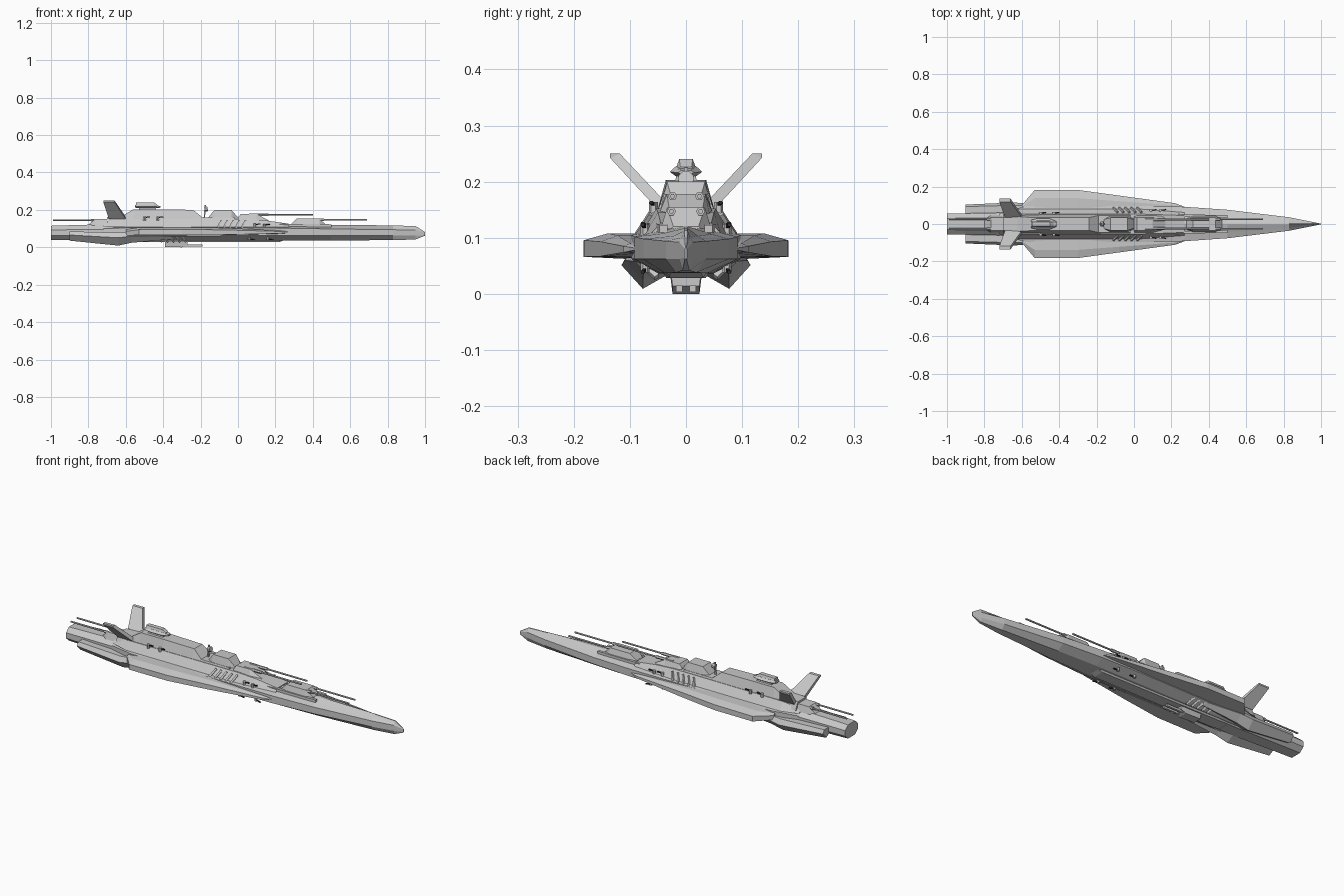
import bpy, bmesh, math
from mathutils import Vector


def material(name, v):
    m = bpy.data.materials.new(name)
    m.diffuse_color = (v, v, v, 1)
    return m


GREY = material("hull grey", 0.58)
DARK = material("gun black", 0.03)


def make(name, rings, mat=GREY):
    """Skin a list of equal-length closed rings and cap both ends."""
    bm = bmesh.new()
    vs = [[bm.verts.new(p) for p in r] for r in rings]
    n = len(vs[0])
    for a, b in zip(vs, vs[1:]):
        for i in range(n):
            j = (i + 1) % n
            bm.faces.new((a[i], a[j], b[j], b[i]))
    bm.faces.new(vs[0])
    bm.faces.new(vs[-1][::-1])
    bmesh.ops.recalc_face_normals(bm, faces=bm.faces[:])
    me = bpy.data.meshes.new(name)
    bm.to_mesh(me)
    bm.free()
    me.materials.append(mat)
    ob = bpy.data.objects.new(name, me)
    bpy.context.collection.objects.link(ob)
    return ob


def loft(name, stations, mat=GREY):
    """Symmetric body: stations of (x, half profile from top to bottom)."""
    rings = []
    for x, half in stations:
        ring = [(x, y, z) for y, z in half]
        ring += [(x, -y, z) for y, z in reversed(half)]
        rings.append(ring)
    return make(name, rings, mat)


def pair(name, rings, mat=GREY):
    """Build a part on both sides of the ship."""
    make(name + "_left", rings, mat)
    make(name + "_right", [[(x, -y, z) for x, y, z in r] for r in rings], mat)


def bar_rings(p, q, w, sides=4):
    p, q = Vector(p), Vector(q)
    d = (q - p).normalized()
    u = d.cross(Vector((0, 1, 0) if abs(d.y) < 0.9 else (1, 0, 0))).normalized()
    v = d.cross(u)
    t = [2 * math.pi * (i + 0.5) / sides for i in range(sides)]
    return [[tuple(c + (u * math.cos(a) + v * math.sin(a)) * w) for a in t] for c in (p, q)]


def trapezoid(wt, zt, wb, zb):
    return [(wt, zt), (wb, zb)]


# main hull: ridged bow, broad middle, narrow engine stern
def hull(x, w, top, shoulder, chine, bottom, ridge=0.003):
    return (x, [(ridge, top), (w * 0.6, top - (top - shoulder) * 0.6), (w, shoulder),
                (w, chine), (w * 0.5, bottom), (0.002, bottom)])


loft("main_hull", [
    hull(-0.72, 0.06, 0.12, 0.10, 0.06, 0.04, 0.03),
    hull(-0.58, 0.095, 0.122, 0.105, 0.06, 0.036, 0.03),
    hull(0.0, 0.097, 0.122, 0.105, 0.062, 0.036, 0.03),
    hull(0.27, 0.092, 0.122, 0.102, 0.062, 0.037),
    hull(0.50, 0.076, 0.12, 0.098, 0.062, 0.037),
    hull(0.83, 0.036, 0.117, 0.094, 0.062, 0.038),
    hull(0.95, 0.012, 0.113, 0.092, 0.062, 0.042),
    hull(1.0, 0.002, 0.082, 0.08, 0.065, 0.062, 0.001)])

# octagonal engine block
def engine(x, w, top, bot):
    c = (top - bot) * 0.3
    return (x, [(w * 0.55, top), (w, top - c), (w, bot + c), (w * 0.55, bot)])


loft("engine_block", [engine(-1.0, 0.055, 0.115, 0.04), engine(-0.9, 0.057, 0.118, 0.038),
                      engine(-0.64, 0.062, 0.125, 0.03), engine(-0.55, 0.06, 0.12, 0.03)])

# lower keel and belly turret
loft("lower_keel", [(-0.62, trapezoid(0.05, 0.06, 0.03, 0.035)),
                    (-0.5, trapezoid(0.055, 0.06, 0.035, 0.028)),
                    (0.22, trapezoid(0.05, 0.06, 0.03, 0.028)),
                    (0.28, trapezoid(0.04, 0.06, 0.025, 0.05))])
loft("belly_turret", [(-0.39, trapezoid(0.028, 0.032, 0.024, 0.002)),
                      (-0.30, trapezoid(0.028, 0.032, 0.024, 0.0)),
                      (-0.27, trapezoid(0.026, 0.03, 0.024, 0.014))])
pair("belly_gun", bar_rings((-0.3, 0.012, 0.009), (-0.19, 0.012, 0.009), 0.008))

# side sponsons, swept forward to a point
def sponson(x, yo, zt, zb):
    yi = 0.085
    return [(x, yi, zt), (x, yi + (yo - yi) * 0.55, zt), (x, yo, zt - (zt - zb) * 0.28),
            (x, yo, zb + 0.002), (x, yi, zb)]


pair("side_sponson", [sponson(-0.60, 0.10, 0.095, 0.06), sponson(-0.53, 0.183, 0.106, 0.064),
                      sponson(-0.30, 0.182, 0.108, 0.064), sponson(-0.08, 0.152, 0.104, 0.065),
                      sponson(0.22, 0.111, 0.09, 0.072), sponson(0.27, 0.092, 0.084, 0.076)])

# lower diagonal engine pods
def pod(x, s, cz):
    return [(x, 0.075 + y * s, cz + z * s) for y, z in
            ((-0.03, 0.035), (0.025, 0.035), (0.04, 0.008), (0.002, -0.034), (-0.04, -0.01))]


pair("engine_pod", [pod(-0.9, 0.72, 0.06), pod(-0.64, 1.0, 0.043),
                    pod(-0.57, 0.85, 0.053), pod(-0.36, 0.35, 0.055)])

# superstructure tiers
loft("lower_deckhouse", [(-0.72, trapezoid(0.035, 0.13, 0.055, 0.11)),
                         (-0.62, trapezoid(0.053, 0.15, 0.08, 0.108)),
                         (0.03, trapezoid(0.053, 0.152, 0.08, 0.108)),
                         (0.14, trapezoid(0.05, 0.145, 0.072, 0.108)),
                         (0.27, trapezoid(0.045, 0.126, 0.062, 0.108))])
loft("upper_deckhouse", [(-0.63, trapezoid(0.04, 0.16, 0.05, 0.145)),
                         (-0.56, trapezoid(0.036, 0.203, 0.05, 0.145)),
                         (-0.42, trapezoid(0.036, 0.203, 0.052, 0.145)),
                         (-0.24, trapezoid(0.034, 0.2, 0.052, 0.145)),
                         (-0.19, trapezoid(0.046, 0.16, 0.052, 0.145)),
                         (-0.02, trapezoid(0.046, 0.16, 0.052, 0.145))])
loft("forward_deckhouse", [(0.0, trapezoid(0.034, 0.158, 0.05, 0.14)),
                           (0.015, trapezoid(0.036, 0.178, 0.05, 0.14)),
                           (0.10, trapezoid(0.034, 0.178, 0.05, 0.138)),
                           (0.17, trapezoid(0.028, 0.14, 0.045, 0.13))])

# faceted gun houses
def gun_house(name, x0, x1, w, zb, zt, slope=0.035):
    loft(name, [(x0, trapezoid(w * 0.55, zb + 0.004, w * 0.6, zb)),
                (x0 + slope, trapezoid(w * 0.75, zt, w, zb)),
                (x1 - slope, trapezoid(w * 0.75, zt, w, zb)),
                (x1, trapezoid(w * 0.5, zb + 0.004, w * 0.6, zb))])


gun_house("amidships_turret", -0.16, 0.0, 0.045, 0.155, 0.2)
gun_house("bow_turret", 0.28, 0.47, 0.045, 0.116, 0.154)
gun_house("stern_turret", -0.80, -0.66, 0.045, 0.116, 0.152)

# long gun barrels
for name, x0, x1, y, z in (("bow_barrel", 0.36, 0.69, 0.026, 0.147),
                           ("forward_barrel", 0.06, 0.40, 0.024, 0.174),
                           ("stern_barrel", -0.70, -0.99, 0.026, 0.145)):
    pair(name, bar_rings((x0, y, z), (x1, y, z), 0.0045, 6))
    pair(name + "_sleeve", bar_rings((x0, y, z), (x0 + (x1 - x0) * 0.3, y, z), 0.008, 6))

# deck rails flanking the bow turret
pair("bow_rail", bar_rings((0.2, 0.046, 0.118), (0.5, 0.04, 0.116), 0.01))

# bridge tower
loft("bridge_neck", [(-0.53, trapezoid(0.014, 0.22, 0.02, 0.2)),
                     (-0.44, trapezoid(0.014, 0.22, 0.02, 0.2))])


def bridge(x, w, zb, zt):
    m = (zb + zt) / 2
    return (x, [(w * 0.6, zt), (w, m), (w * 0.5, zb)])


loft("bridge", [bridge(-0.55, 0.022, 0.212, 0.226), bridge(-0.52, 0.029, 0.207, 0.228),
                bridge(-0.45, 0.029, 0.207, 0.228), bridge(-0.415, 0.014, 0.212, 0.22)])
loft("bridge_roof", [(-0.545, trapezoid(0.012, 0.24, 0.018, 0.224)),
                     (-0.45, trapezoid(0.012, 0.24, 0.018, 0.224)),
                     (-0.43, trapezoid(0.01, 0.226, 0.014, 0.222))])

# sensor mast with a small dish
make("mast", bar_rings((-0.18, 0, 0.155), (-0.175, 0, 0.225), 0.005))
make("mast_dish", bar_rings((-0.178, 0, 0.202), (-0.162, 0, 0.206), 0.014, 8))

# swept V fins and their root block
pair("tail_fin", [
    [(-0.69, 0.036, 0.163), (-0.60, 0.036, 0.163), (-0.60, 0.05, 0.150), (-0.69, 0.05, 0.150)],
    [(-0.72, 0.118, 0.25), (-0.66, 0.118, 0.25), (-0.66, 0.135, 0.242), (-0.72, 0.135, 0.242)],
    [(-0.72, 0.122, 0.25), (-0.66, 0.122, 0.25), (-0.66, 0.135, 0.25), (-0.72, 0.135, 0.25)]])
loft("fin_root", [(-0.70, trapezoid(0.035, 0.162, 0.055, 0.12)),
                  (-0.57, trapezoid(0.04, 0.165, 0.055, 0.12))])

# leaning vent ribs on the upper flank and under the stern
for i in range(5):
    x = -0.11 + i * 0.032
    pair(f"upper_vent_{i}", bar_rings((x, 0.087, 0.104), (x + 0.022, 0.062, 0.142), 0.007))
    x = -0.43 + i * 0.032
    pair(f"lower_vent_{i}", bar_rings((x, 0.085, 0.060), (x + 0.022, 0.052, 0.030), 0.007))

# small defence guns: post, shield and dark barrels
for i, (x, y, z, up) in enumerate(((0.09, 0.073, 0.112, 1), (0.14, 0.073, 0.110, 1),
                                   (-0.50, 0.058, 0.150, 1), (-0.43, 0.058, 0.150, 1),
                                   (0.06, 0.073, 0.052, -1), (0.16, 0.073, 0.052, -1))):
    pair(f"defence_mount_{i}", bar_rings((x, y, z - 0.006 * up), (x, y, z + 0.014 * up), 0.008, 6))
    pair(f"defence_barrel_{i}", bar_rings((x, y, z + 0.009 * up), (x + 0.03, y + 0.004, z + 0.013 * up), 0.004), DARK)
